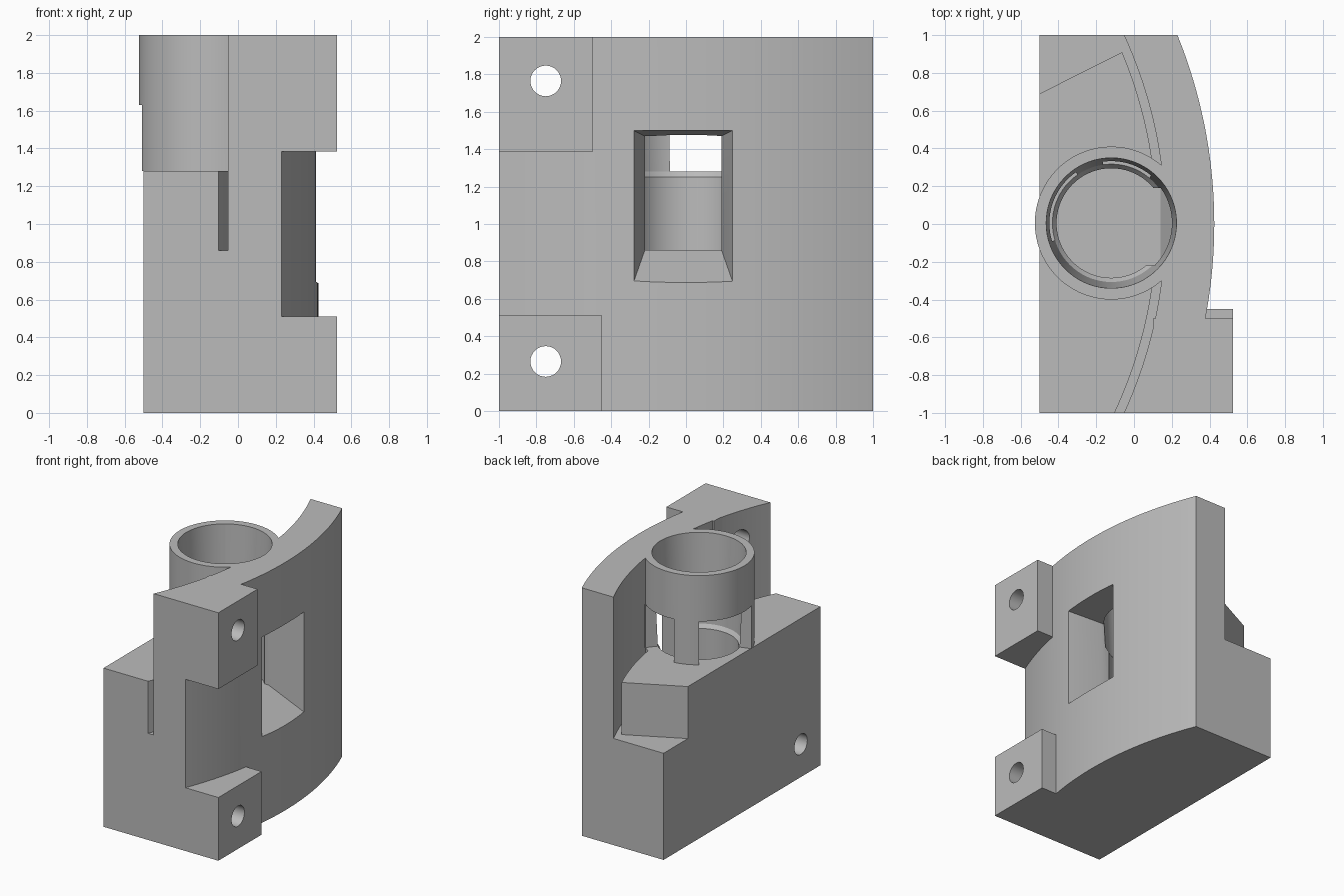
import bpy, bmesh
from math import sin, cos, radians, sqrt, pi

if "Cube" in bpy.data.objects:
    bpy.data.objects.remove(bpy.data.objects["Cube"])

grey = bpy.data.materials.new("plain grey")
grey.use_nodes = True
grey.diffuse_color = (0.5, 0.5, 0.5, 1)
grey.node_tree.nodes["Principled BSDF"].inputs["Base Color"].default_value = (0.5, 0.5, 0.5, 1)

ARC_X = -2.235            # centre of the curved wall
TUBE = (-0.12, 0.005)     # axis of the tube


def loft(name, rings):
    """Solid through matching rings of points, capped at both ends."""
    bm = bmesh.new()
    loops = [[bm.verts.new(p) for p in ring] for ring in rings]
    n = len(loops[0])
    for a, b in zip(loops, loops[1:]):
        for i in range(n):
            j = (i + 1) % n
            bm.faces.new((a[i], a[j], b[j], b[i]))
    bm.faces.new(loops[0])
    bm.faces.new(loops[-1])
    bmesh.ops.recalc_face_normals(bm, faces=bm.faces)
    mesh = bpy.data.meshes.new(name)
    bm.to_mesh(mesh)
    bm.free()
    mesh.materials.append(grey)
    ob = bpy.data.objects.new(name, mesh)
    bpy.context.collection.objects.link(ob)
    return ob


def prism(name, outline, z0, z1):
    return loft(name, [[(x, y, z) for x, y in outline] for z in (z0, z1)])


def box(name, x0, x1, y0, y1, z0, z1):
    return prism(name, [(x0, y0), (x1, y0), (x1, y1), (x0, y1)], z0, z1)


def arc(r, y0=-1, y1=1, n=40):
    ys = [y0 + (y1 - y0) * i / n for i in range(n + 1)]
    return [(ARC_X + sqrt(r * r - y * y), y) for y in ys]


def circle(r, a0=0, a1=360, n=72):
    count = n if a1 - a0 == 360 else n + 1
    angles = [radians(a0 + (a1 - a0) * i / n) for i in range(count)]
    return [(TUBE[0] + r * cos(a), TUBE[1] + r * sin(a)) for a in angles]


def combine(target, other, operation):
    mod = target.modifiers.new(operation, 'BOOLEAN')
    mod.operation, mod.solver, mod.object = operation, 'EXACT', other
    other.hide_render = True
    bpy.context.view_layer.objects.active = target
    bpy.ops.object.modifier_apply(modifier=mod.name)
    bpy.data.objects.remove(other)


# Curved wall
housing = prism("housing", arc(2.40) + arc(2.66)[::-1], 0, 2)

# Base, raised block, tube and fixing lugs
core = [(max(x, -0.495), y) for x, y in circle(0.405)]
parts = [
    prism("base", [(-0.5, 1), (-0.5, -1)] + arc(2.5), 0, 0.86),
    prism("raised_block", [(-0.5, 0.69), (-0.5, -1)] + arc(2.355, -1, 0.91), 0.5, 1.28),
    prism("tube_core", core, 0.5, 1.28),
    prism("tube", circle(0.405), 1.28, 2),
    box("lower_lug", 0.1, 0.525, -1, -0.45, 0, 0.51),
    box("upper_lug", 0.1, 0.525, -1, -0.5, 1.385, 2),
]
for part in parts:
    combine(housing, part, 'UNION')

# Tapered bore
bore_steps = [(0.29, 0.86), (0.29, 1.25), (0.312, 1.28), (0.345, 2), (0.345, 2.1)]
bore = loft("bore_cutter", [[(x, y, z) for x, y in circle(r)] for r, z in bore_steps])
cutters = [bore]

# Side slots that leave legs under the tube ring
for a0, a1 in ((50, 98), (125, 197)):
    outline = circle(0.25, a0, a1, 16) + circle(0.412, a0, a1, 16)[::-1]
    cutters.append(prism("slot_cutter", outline, 1.28, 1.63))


# Flared window through the wall into the bore
def window_ring(x, y0, y1, z0, z1):
    return [(x, y0, z0), (x, y1, z0), (x, y1, z1), (x, y0, z1)]


cutters.append(loft("window_cutter", [
    window_ring(0.5, -0.295, 0.265, 0.645, 1.51),
    window_ring(0.42, -0.28, 0.25, 0.69, 1.5),
    window_ring(0.14, -0.22, 0.19, 0.86, 1.47),
    window_ring(0.0, -0.22, 0.19, 0.86, 1.47)]))

# Screw holes through both lugs
for z in (0.265, 1.765):
    cutters.append(loft("hole_cutter", [
        [(x, -0.75 + 0.082 * cos(i * pi / 16), z + 0.082 * sin(i * pi / 16)) for i in range(32)]
        for x in (-0.8, 0.8)]))

for cutter in cutters:
    combine(housing, cutter, 'DIFFERENCE')

# Smooth curves, crisp edges
bpy.ops.object.select_all(action='DESELECT')
housing.select_set(True)
bpy.context.view_layer.objects.active = housing
bpy.ops.object.shade_smooth_by_angle(angle=radians(25))
